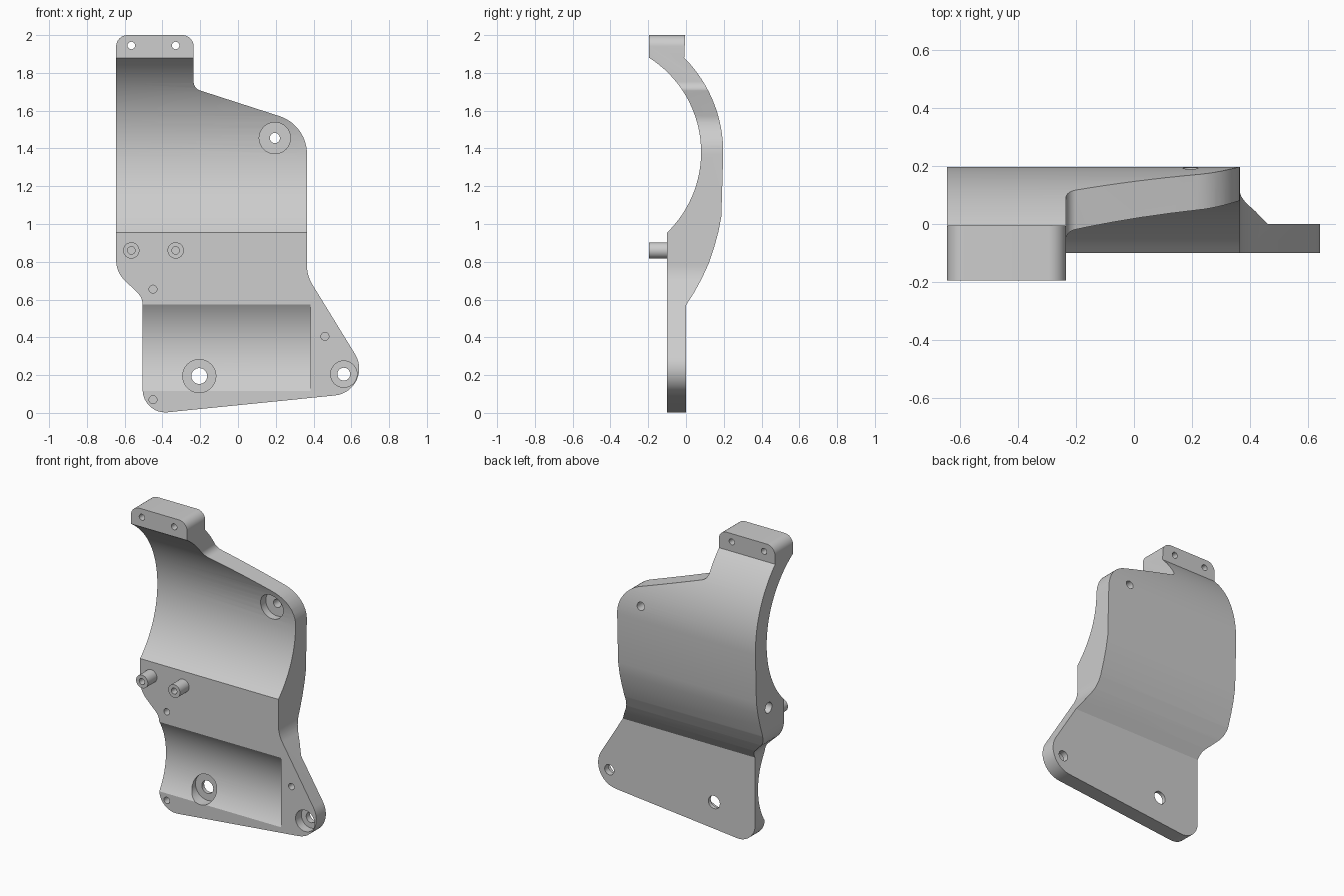
import bpy, bmesh, math
from mathutils import Vector

cube = bpy.data.objects.get("Cube")
if cube:
    bpy.data.objects.remove(cube)

grey = bpy.data.materials.new("grey metal")
grey.use_nodes = True
COLOUR = (0.61, 0.61, 0.61, 1)
grey.diffuse_color = COLOUR
grey.node_tree.nodes["Principled BSDF"].inputs["Base Color"].default_value = COLOUR


def fillet(corners, steps=12):
    """Round each (a, b, radius) corner of a closed outline."""
    out = []
    for i, (a, b, r) in enumerate(corners):
        p = Vector((a, b))
        u = (Vector(corners[i - 1][:2]) - p).normalized()
        v = (Vector(corners[(i + 1) % len(corners)][:2]) - p).normalized()
        half = u.angle(v) / 2
        centre = p + (u + v).normalized() * (r / math.sin(half))
        start = (p + u * (r / math.tan(half)) - centre).normalized()
        end = (p + v * (r / math.tan(half)) - centre).normalized()
        for k in range(steps + 1):
            out.append(centre + start.slerp(end, k / steps) * r)
    return out


def arc(cy, cz, r, z0, z1, steps=32):
    """Points on the +y side of a circle, evenly spaced from z0 to z1."""
    a0, a1 = math.asin((z0 - cz) / r), math.asin((z1 - cz) / r)
    angles = [a0 + (a1 - a0) * k / steps for k in range(steps + 1)]
    return [(cy + r * math.cos(a), cz + r * math.sin(a)) for a in angles]


def prism(name, points, axis, lo, hi):
    """Extrude (y, z) points along x, or (x, z) points along y."""
    bm = bmesh.new()
    place = (lambda p, d: (d, p[0], p[1])) if axis == "x" else (lambda p, d: (p[0], d, p[1]))
    face = bm.faces.new([bm.verts.new(place(p, lo)) for p in points])
    new = bmesh.ops.extrude_face_region(bm, geom=[face])["geom"]
    shift = Vector(place((0, 0), hi - lo))
    bmesh.ops.translate(bm, vec=shift, verts=[g for g in new if isinstance(g, bmesh.types.BMVert)])
    bmesh.ops.recalc_face_normals(bm, faces=bm.faces)
    mesh = bpy.data.meshes.new(name)
    bm.to_mesh(mesh)
    bm.free()
    mesh.materials.append(grey)
    obj = bpy.data.objects.new(name, mesh)
    bpy.context.collection.objects.link(obj)
    return obj


def rod(name, a, b, r, lo, hi, axis="y", sides=32):
    ring = [(a + r * math.cos(math.tau * k / sides), b + r * math.sin(math.tau * k / sides))
            for k in range(sides)]
    return prism(name, ring, axis, lo, hi)


def combine(obj, tool, operation="DIFFERENCE"):
    mod = obj.modifiers.new("cut", "BOOLEAN")
    mod.operation, mod.solver, mod.object = operation, "EXACT", tool
    bpy.context.view_layer.objects.active = obj
    bpy.ops.object.modifier_apply(modifier=mod.name)
    bpy.data.objects.remove(tool)


def smooth(obj):
    bpy.ops.object.select_all(action="DESELECT")
    obj.select_set(True)
    bpy.context.view_layer.objects.active = obj
    bpy.ops.object.shade_smooth_by_angle(angle=math.radians(25))


# Side profile: flat foot, curved cradle and top block
profile = [(0, -0.1), (-0.1, -0.1)]
profile += arc(-0.512, 1.38, 0.592, 0.955, 1.88)
profile += [(-0.195, 2.1), (0, 2.1)]
profile += reversed(arc(-0.512, 1.38, 0.709, 1.36, 1.88))
profile += [(0.187, 1.04), (0.172, 0.96), (0.15, 0.88), (0.12, 0.79), (0.083, 0.71), (0.043, 0.637), (0, 0.57)]
plate = prism("bracket_plate", profile, "x", -1, 1)

# Front outline
outline = fillet([
    (-0.645, 2, 0.06), (-0.235, 2, 0.06), (-0.235, 1.718, 0.05),
    (0.365, 1.524, 0.21), (0.365, 0.726, 0.2), (0.74, 0.115, 0.143),
    (-0.505, -0.01, 0.12), (-0.505, 0.61, 0.09), (-0.645, 0.745, 0.15),
])
combine(plate, prism("outline", outline, "y", -0.5, 0.5), "INTERSECT")

# Lower cradle groove
groove = arc(-0.44, 0.345, 0.41, 0.115, 0.575) + [(-0.3, 0.575), (-0.3, 0.115)]
combine(plate, prism("groove", groove, "x", -0.8, 0.385))

# Counterbored bolt holes: x, z, bore radius, bore floor, hole radius
for x, z, bore, floor, hole in [(0.195, 1.455, 0.083, 0.13, 0.027),
                                (-0.205, 0.195, 0.088, -0.025, 0.042),
                                (0.56, 0.205, 0.07, -0.04, 0.034)]:
    combine(plate, rod("counterbore", x, z, bore, -0.4, floor))
    combine(plate, rod("bolt_hole", x, z, hole, -0.4, 0.4))

# Top block holes, blind pin holes and side hole
for x in (-0.565, -0.33):
    combine(plate, rod("top_hole", x, 1.945, 0.02, -0.4, 0.4))
for x, z in [(-0.45, 0.655), (0.46, 0.405), (-0.45, 0.07)]:
    combine(plate, rod("pin_hole", x, z, 0.021, -0.3, -0.04))
combine(plate, rod("side_hole", 0.06, 0.96, 0.035, -0.8, -0.5, "x"))
smooth(plate)

# Hollow pegs
for name, x in [("right_peg", -0.565), ("left_peg", -0.33)]:
    peg = rod(name, x, 0.86, 0.043, -0.195, -0.095)
    combine(peg, rod("peg_hole", x, 0.86, 0.02, -0.3, -0.12))
    smooth(peg)
